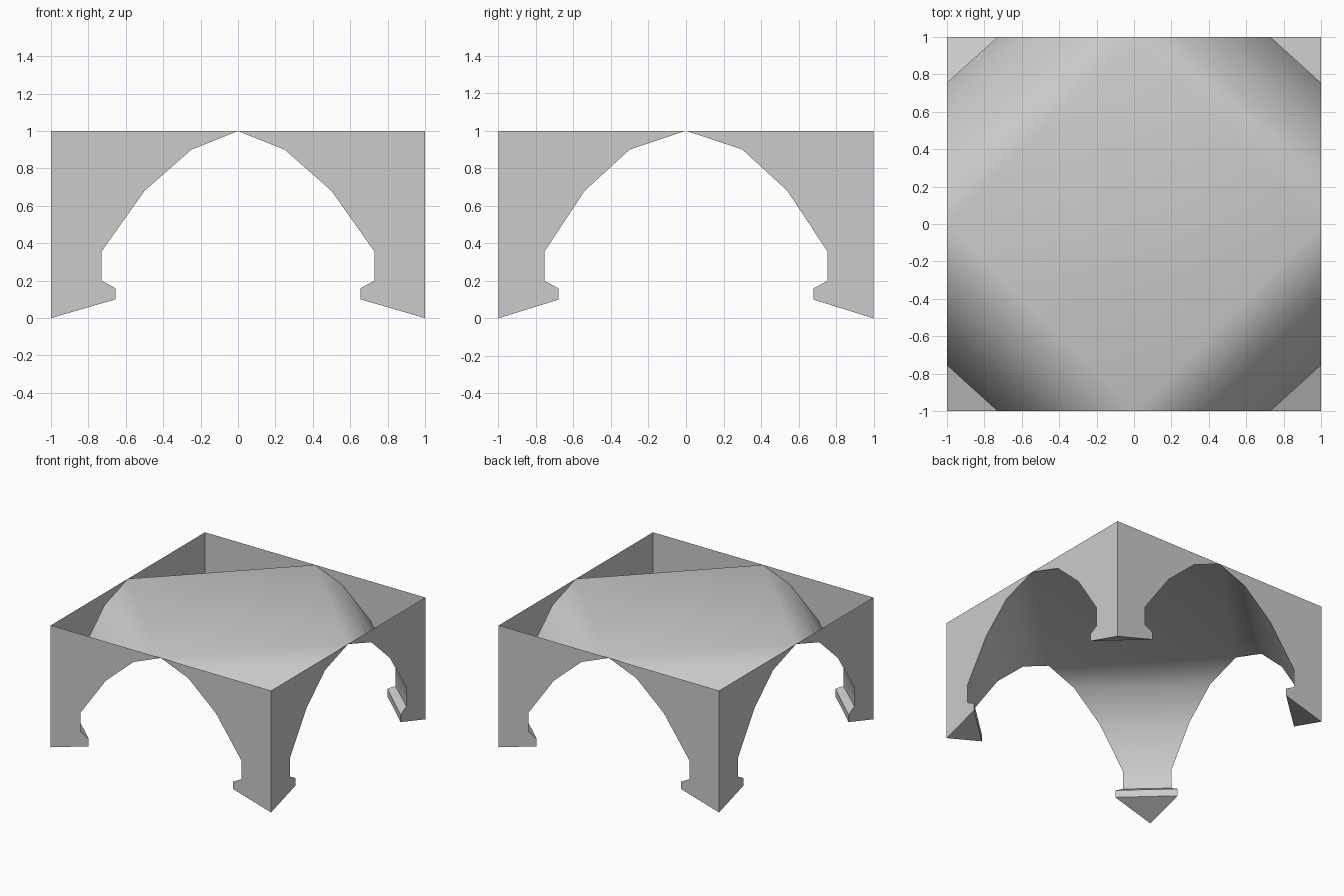
import bpy, bmesh, math
from mathutils import Vector

cube = bpy.data.objects.get("Cube")
if cube:
    bpy.data.objects.remove(cube, do_unlink=True)

# One plain material
grey = bpy.data.materials.new("light grey")
grey.use_nodes = True
colour = (0.6, 0.6, 0.6, 1)
grey.diffuse_color = colour
grey.node_tree.nodes["Principled BSDF"].inputs["Base Color"].default_value = colour

# Half-arch outline, from the crown down to the foot:
# (offset along front/back wall, offset along side wall, height)
ARCH = [(0, 0, 1), (0.25, 0.30, 0.9), (0.5, 0.54, 0.68), (0.73, 0.755, 0.355),
        (0.73, 0.755, 0.2), (0.655, 0.68, 0.16), (0.655, 0.68, 0.1)]
CORNERS = [(sx, sy) for sx in (-1, 1) for sy in (-1, 1)]


def add_face(bm, points, facing):
    """Add a face whose normal points to the given side."""
    face = bm.faces.new([bm.verts.new(p) for p in points])
    face.normal_update()
    if face.normal.dot(Vector(facing)) < 0:
        face.normal_flip()


def finish(bm, name):
    bmesh.ops.remove_doubles(bm, verts=bm.verts, dist=0.0005)
    mesh = bpy.data.meshes.new(name)
    bm.to_mesh(mesh)
    bm.free()
    mesh.materials.append(grey)
    obj = bpy.data.objects.new(name, mesh)
    bpy.context.collection.objects.link(obj)
    return obj


# Four arched walls, each made of two spandrels with a shaped foot
walls = bmesh.new()
for sx, sy in CORNERS:
    end = [(sx, sy, 0), (sx, sy, 1)]
    add_face(walls, [(sx * a, sy, z) for a, b, z in ARCH] + end, (0, sy, 0))
    add_face(walls, [(sx, sy * b, z) for a, b, z in ARCH] + end, (sx, 0, 0))
finish(walls, "arched_walls")

# Vault: flat diamond crown, corner strips and foot undersides
vault = bmesh.new()
add_face(vault, [(1, 0, 1), (0, 1, 1), (-1, 0, 1), (0, -1, 1)], (0, 0, -1))
for sx, sy in CORNERS:
    inward = (-sx, -sy, -0.5)
    rows = [((sx * a, sy, z), (sx, sy * b, z)) for a, b, z in ARCH]
    for (p, q), (r, s) in zip(rows, rows[1:]):
        add_face(vault, [p, q, s, r], inward)
    add_face(vault, [*rows[-1], (sx, sy, 0)], inward)
vault_obj = finish(vault, "vault")

# Smooth the curved vault while the foot ledges stay sharp
bpy.ops.object.select_all(action="DESELECT")
vault_obj.select_set(True)
bpy.context.view_layer.objects.active = vault_obj
bpy.ops.object.shade_smooth_by_angle(angle=math.radians(35))
